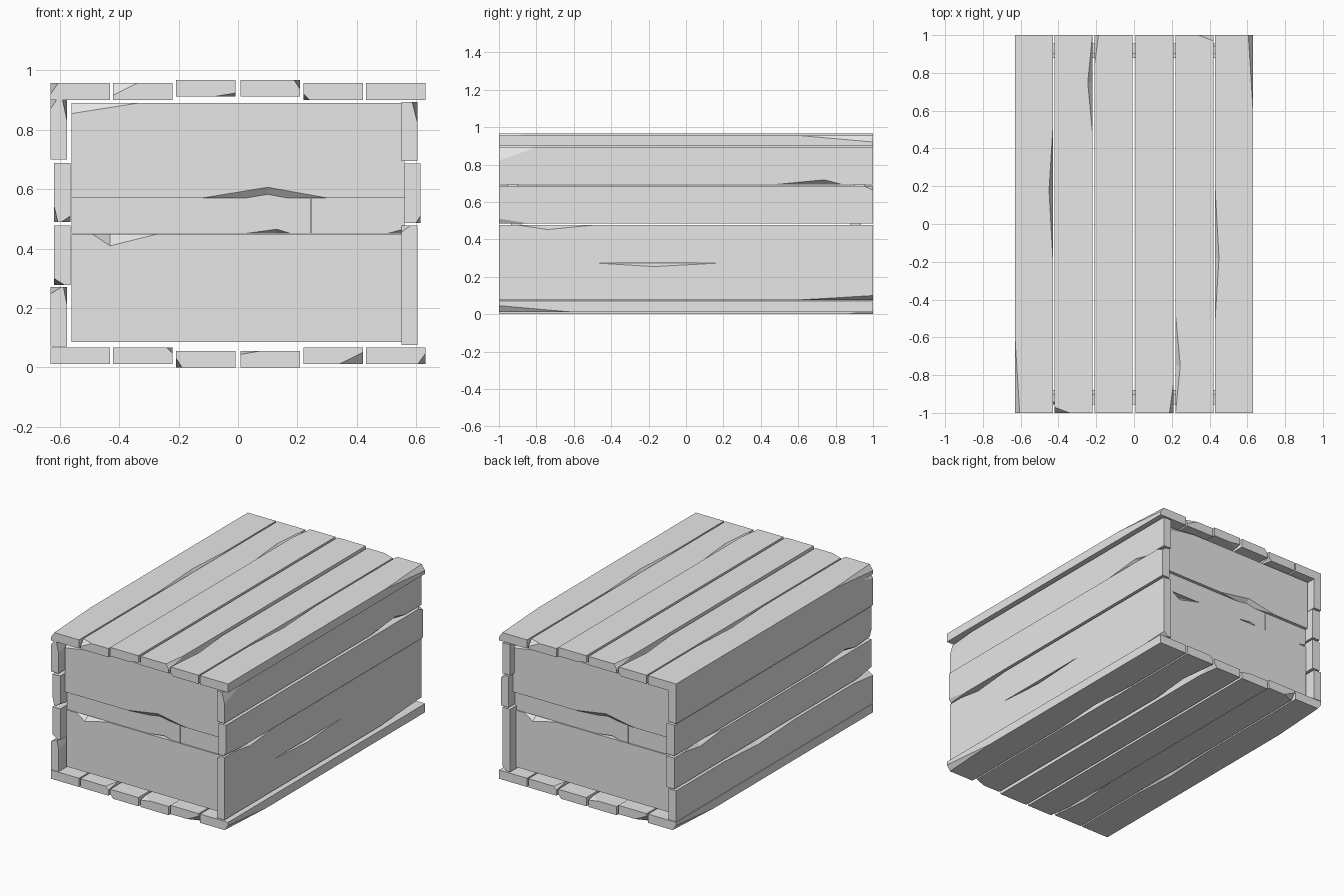
import bpy, bmesh
from math import pi
from itertools import combinations
from mathutils import Matrix, Vector

cube = bpy.data.objects.get("Cube")
if cube:
    bpy.data.objects.remove(cube, do_unlink=True)

grey = bpy.data.materials.new("plain_grey")
grey.use_nodes = True
grey.diffuse_color = (0.8, 0.8, 0.8, 1)
grey.node_tree.nodes["Principled BSDF"].inputs["Base Color"].default_value = (0.8, 0.8, 0.8, 1)

HEIGHT = 0.967
KEEP = Matrix.Identity(4)
TURN = Matrix.Rotation(pi, 4, 'Z')                                    # opposite end
FLIP = Matrix.Translation((0, 0, HEIGHT)) @ Matrix.Rotation(pi, 4, 'Y')  # lid to floor


def new_object(name, bm):
    bmesh.ops.recalc_face_normals(bm, faces=bm.faces)
    mesh = bpy.data.meshes.new(name)
    bm.to_mesh(mesh)
    bm.free()
    mesh.materials.append(grey)
    obj = bpy.data.objects.new(name, mesh)
    bpy.context.collection.objects.link(obj)
    return obj


def chip_cutter(lo, hi, axis, start, end, mid, du, dv):
    """Wedge that bites an edge along axis; the sign of du, dv picks the edge."""
    a = 'xyz'.index(axis)
    u, v = [i for i in range(3) if i != a]

    def point(t, off_u=0, off_v=0):
        p = Vector((0, 0, 0))
        p[a] = t
        p[u] = (hi if du > 0 else lo)[u] - off_u
        p[v] = (hi if dv > 0 else lo)[v] - off_v
        return p
    inner = [point(mid, du, 0), point(mid, 0, dv)]
    pivot = (inner[0] + inner[1]) / 2
    bm = bmesh.new()
    # growing the wedge about its inner ridge keeps the cut planes in place
    verts = [bm.verts.new(pivot + (p - pivot) * 1.6)
             for p in inner + [point(start), point(end)]]
    for tri in combinations(verts, 3):
        bm.faces.new(tri)
    cutter = new_object("chip_cutter", bm)
    cutter.hide_render = True
    return cutter


def plank(names, lo, hi, chips=(), places=(KEEP,)):
    """Box between two corners, chipped, then placed once per transform."""
    lo, hi = Vector(lo), Vector(hi)
    bm = bmesh.new()
    bmesh.ops.create_cube(bm, size=1)
    for vert in bm.verts:
        vert.co = [lo[i] if vert.co[i] < 0 else hi[i] for i in range(3)]
    obj = new_object(names[0], bm)
    cutters = [chip_cutter(lo, hi, *chip) for chip in chips]
    for cutter in cutters:
        mod = obj.modifiers.new("chip", 'BOOLEAN')
        mod.operation, mod.solver, mod.object = 'DIFFERENCE', 'EXACT', cutter
    bpy.context.view_layer.update()
    mesh = bpy.data.meshes.new_from_object(
        obj.evaluated_get(bpy.context.evaluated_depsgraph_get()))
    for item in [obj] + cutters:
        bpy.data.objects.remove(item, do_unlink=True)
    mesh.materials.clear()
    mesh.materials.append(grey)
    for name, place in zip(names, places):
        copy = mesh.copy()
        copy.transform(place)
        bpy.context.collection.objects.link(bpy.data.objects.new(name, copy))


# Lid and floor: three planks, turned for the other half and flipped for the floor
lid = [
    ("outer", -0.63, 0.9, [('y', -0.6, -1.4, -1, -0.025, 0.035),
                           ('y', -0.18, 0.5, 0.18, 0.02, 0.03)]),
    ("middle", -0.42, 0.9, [('y', 0.48, 1, 0.75, 0.025, 0.03),
                            ('x', -0.34, -0.5, -0.42, -0.03, 0.04),
                            ('y', 0.9, 1.1, 1, 0.02, -0.02)]),
    ("inner", -0.208, 0.911, [('x', -0.08, 0.06, -0.008, -0.05, -0.012),
                              ('y', 0.85, 1.15, 1, -0.02, 0.03)]),
]
for name, x, z, chips in lid:
    plank([f"{name}_{part}_plank_{side}" for part in ("lid", "floor") for side in "ab"],
          (x, -1, z), (x + 0.2, 1, z + 0.056), chips,
          (KEEP, TURN, FLIP, FLIP @ TURN))

# Left wall (+x), planks from top to bottom
left = [
    (0.55, 0.695, 0.892, [('y', 0.49, 0.83, 0.74, 0.03, -0.024),
                          ('y', -0.8, -1.2, -1, 0.018, 0.07)]),
    (0.56, 0.486, 0.686, [('y', -0.84, -1.16, -1, 0.015, -0.025),
                          ('y', 0.95, 1.05, 1, 0.03, 0.022)]),
    (0.55, 0.275, 0.477, [('y', -0.9, -0.49, -0.74, 0.03, 0.024),
                          ('y', -0.93, -1.07, -1, -0.03, 0.022)]),
    (0.55, 0.075, 0.275, [('y', -0.5, 0.2, -0.17, 0.03, 0.02),
                          ('y', 0.58, 1.42, 1, 0.03, -0.025)]),
]
for i, (x, z0, z1, chips) in enumerate(left):
    plank([f"left_wall_plank_{i + 1}"], (x, -1, z0), (x + 0.054, 1, z1), chips)

# Right wall (-x), planks from top to bottom
right = [
    (-0.63, 0.7, 0.9, [('y', -0.8, -1.2, -1, 0.015, 0.07),
                       ('y', -0.9, -1.1, -1, -0.02, 0.03)]),
    (-0.618, 0.49, 0.688, [('y', -0.85, -1.15, -1, -0.012, -0.05),
                           ('y', -0.9, -1.1, -1, 0.03, -0.02),
                           ('y', -0.83, -0.49, -0.74, -0.03, -0.024)]),
    (-0.618, 0.277, 0.477, [('y', -0.85, -1.15, -1, -0.035, -0.022),
                            ('y', 0.49, 0.9, 0.74, -0.03, 0.024)]),
    (-0.63, 0.07, 0.27, [('y', -0.8, -1.2, -1, -0.035, 0.022),
                         ('y', -0.8, -1.2, -1, 0.012, 0.06),
                         ('y', -0.2, 0.5, 0.17, -0.03, 0.02)]),
]
for i, (x, z0, z1, chips) in enumerate(right):
    plank([f"right_wall_plank_{i + 1}"], (x, -1, z0), (x + 0.055, 1, z1), chips)

# End panels, set back from the plank ends and repeated on both ends
ends = [
    ("upper_board", -0.56, 0.56, -0.955, 0.57, 0.89,
     [('x', -0.12, 0.3, 0.1, -0.03, -0.036), ('x', -0.33, -0.79, -0.56, -0.03, 0.036)]),
    ("cross_board", -0.56, 0.244, -0.935, 0.45, 0.65,
     [('x', 0.02, 0.18, 0.13, -0.03, -0.015)]),
    ("short_cross_board", 0.247, 0.56, -0.935, 0.45, 0.65,
     [('x', 0.5, 0.62, 0.56, -0.03, -0.016)]),
    ("lower_board", -0.56, 0.56, -0.94, 0.085, 0.449,
     [('x', -0.49, -0.27, -0.43, -0.045, 0.04)]),
]
for name, x0, x1, y, z0, z1, chips in ends:
    plank([f"front_{name}", f"back_{name}"], (x0, y, z0), (x1, y + 0.055, z1),
          chips, (KEEP, TURN))
